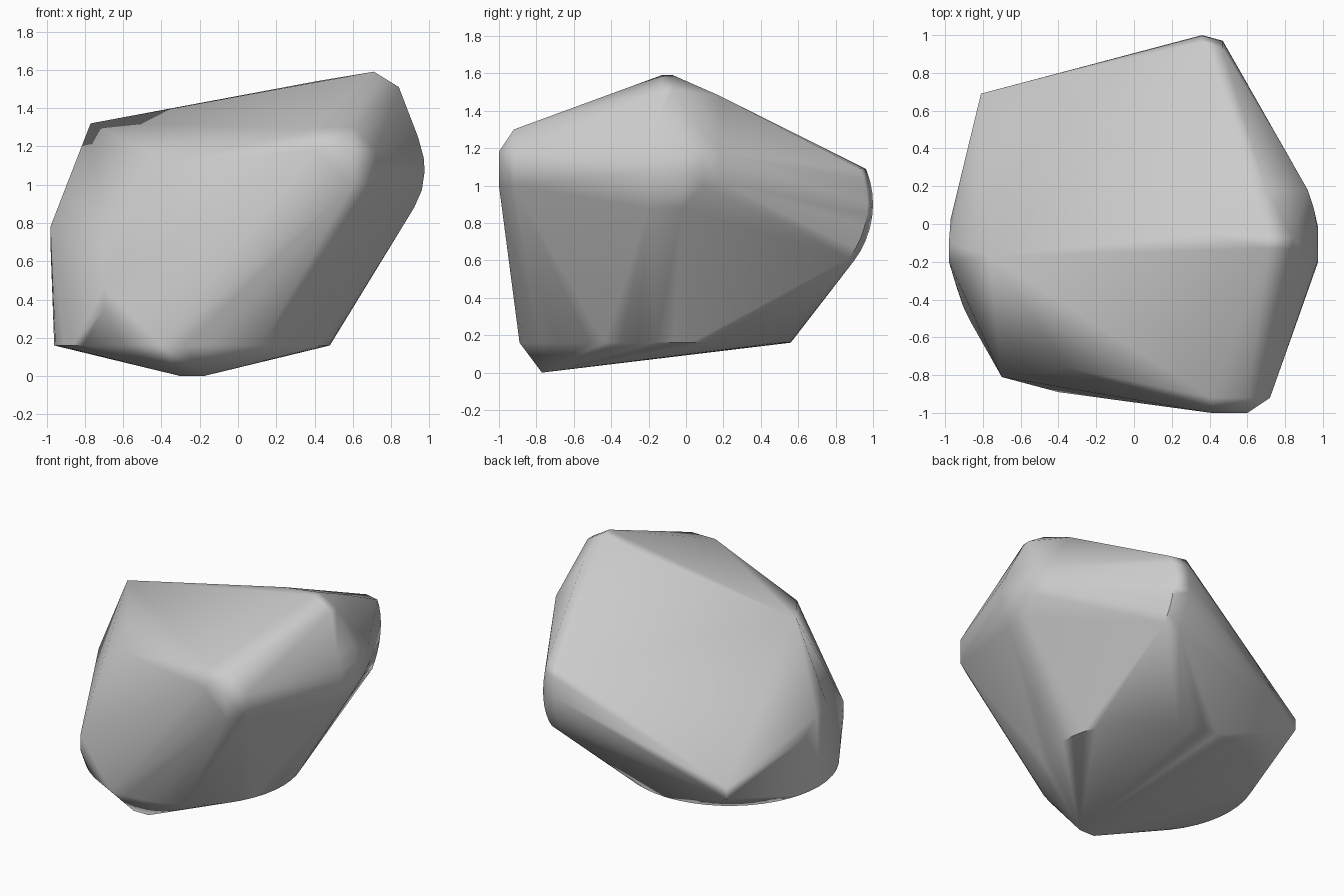
import bpy
import bmesh
from math import sin, cos, radians, pi


def disc(center, radius, height, sides):
    """Ring of points lying flat at a given height."""
    cx, cy = center
    return [(cx + radius * cos(2 * pi * i / sides),
             cy + radius * sin(2 * pi * i / sides), height)
            for i in range(sides)]


def back_arc(x, center_y, center_z, radius, start, end, steps):
    """Arc in the side plane, bulging toward the back."""
    angles = [radians(start + (end - start) * i / steps) for i in range(steps + 1)]
    return [(x, center_y + radius * cos(a), center_z + radius * sin(a)) for a in angles]


def extrude_y(profile, y_values):
    """Repeat an (x, z) profile at several depths."""
    return [(x, y, z) for x, z in profile for y in y_values]


def make_material(name, color):
    material = bpy.data.materials.new(name)
    material.use_nodes = True
    material.diffuse_color = color
    material.node_tree.nodes["Principled BSDF"].inputs["Base Color"].default_value = color
    return material


def hull_object(name, points, material):
    """Wrap all the points in one convex solid."""
    bm = bmesh.new()
    for point in points:
        bm.verts.new(point)
    result = bmesh.ops.convex_hull(bm, input=bm.verts)
    loose = {e for e in result["geom_interior"] + result["geom_unused"]
             if isinstance(e, bmesh.types.BMVert)}
    bmesh.ops.delete(bm, geom=list(loose), context="VERTS")
    bmesh.ops.dissolve_limit(bm, angle_limit=radians(1), verts=bm.verts, edges=bm.edges)
    bmesh.ops.recalc_face_normals(bm, faces=bm.faces)
    mesh = bpy.data.meshes.new(name)
    bm.to_mesh(mesh)
    bm.free()
    mesh.materials.append(material)
    rock = bpy.data.objects.new(name, mesh)
    bpy.context.collection.objects.link(rock)
    return rock


default_cube = bpy.data.objects.get("Cube")
if default_cube:
    bpy.data.objects.remove(default_cube, do_unlink=True)

# Round underside and the blunt foot below it
base = disc((-0.24, -0.16), 0.72, 0.16, 48)
foot = [(x, -0.77, 0) for x in (-0.3, -0.18)]
foot += [(x, -0.89, 0.16) for x in (-0.4, -0.28)]

# Peak with a small chamfer
peak = extrude_y([(0.71, 1.59), (0.84, 1.51)], (-0.13, -0.07))
peak += [(0.41, -0.05, 1.54), (0.7, 0.18, 1.48)]

# Left-hand shoulder and side bulge
shoulder = [(-0.77, -0.17, 1.32), (-0.98, -0.2, 0.78), (-0.97, 0.03, 0.57),
            (-0.98, -0.1, 0.7)]
corners = [(-0.7, -0.81, z) for z in (0.35, 0.46)]
corners += [(-0.81, 0.69, z) for z in (0.35, 0.43)]

# Bevelled front snout and the ridge running away from it
snout = [(x, -0.92, z) for x, z in ((0.41, 1.3), (0.6, 1.3), (0.72, 1.18), (0.72, 1.0))]
snout += [(0.41, -1, 1.18), (0.6, -1, 1.18), (0.6, -1, 1.0)]
ridge = [(-0.36, -0.76, 1.12)]

# Rounded back edge
back = back_arc(0.36, 0.5, 0.9, 0.5, -38, 22, 8)
back += back_arc(0.47, 0.5, 0.9, 0.47, -38, 24, 8)

# Rounded bulge on the far side
bulge = extrude_y([(0.94, 1.25), (0.97, 1.14), (0.975, 1.07), (0.96, 0.97), (0.92, 0.88)],
                  (-0.2, -0.02))
bulge += [(0.92, 0.18, z) for z in (1.02, 1.1, 1.17)]
bulge += [(0.95, 0.09, z) for z in (1.0, 1.18)]

stone = make_material("grey_stone", (0.6, 0.6, 0.6, 1))
rock = hull_object("boulder", base + foot + peak + shoulder + corners + snout
                   + ridge + back + bulge, stone)

# Smooth the gentle bends, keep the hard ridges, favour the broad faces
bpy.ops.object.select_all(action="DESELECT")
rock.select_set(True)
bpy.context.view_layer.objects.active = rock
bpy.ops.object.shade_smooth_by_angle(angle=radians(45))
weighted = rock.modifiers.new("broad_faces", "WEIGHTED_NORMAL")
weighted.keep_sharp = True
